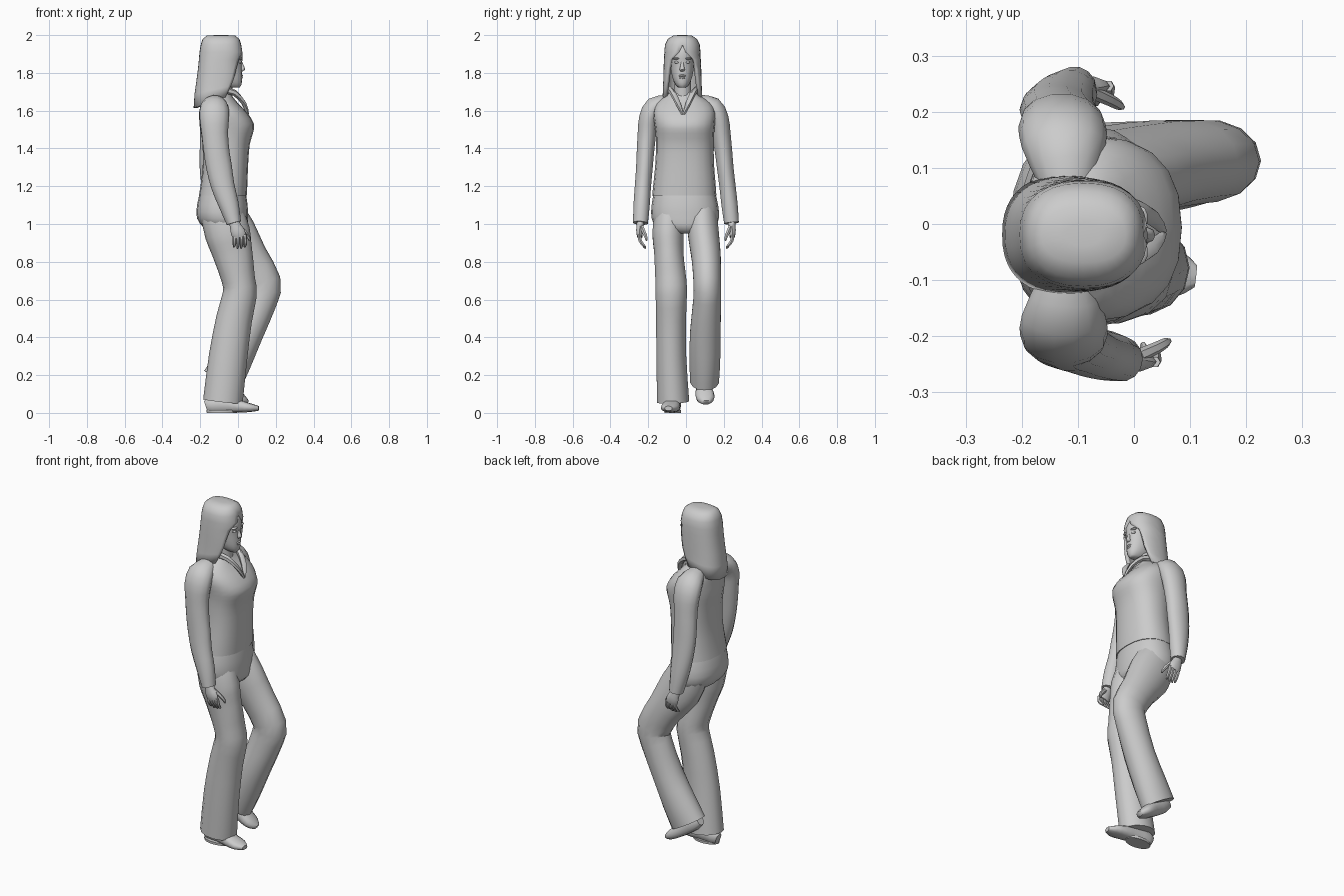
import bpy, bmesh, math
from mathutils import Vector

X, Y, Z = Vector((1, 0, 0)), Vector((0, 1, 0)), Vector((0, 0, 1))


def finish(name, bm, angle=50):
    bmesh.ops.recalc_face_normals(bm, faces=bm.faces)
    me = bpy.data.meshes.new(name)
    bm.to_mesh(me)
    bm.free()
    me.shade_smooth()
    me.set_sharp_from_angle(angle=math.radians(angle))
    ob = bpy.data.objects.new(name, me)
    bpy.context.collection.objects.link(ob)
    return ob


def densify(rings):
    # Catmull-Rom midpoints between neighbouring rings
    out = []
    for i in range(len(rings) - 1):
        p = [rings[max(0, min(len(rings) - 1, i + k))] for k in (-1, 0, 1, 2)]
        out.append(p[1])
        out.append(tuple((9 * (b + c) - a - d) / 16 for a, b, c, d in zip(*p)))
    return out + [rings[-1]]


def loft(name, rings, n=14, ref=X, flat=False, power=1.0, dense=True):
    # rings: (x, y, z, radius along ref, radius across)
    if dense:
        rings = densify(rings)
    bm = bmesh.new()
    loops = []
    c = [Vector(r[:3]) for r in rings]
    for i, r in enumerate(rings):
        t = Z if flat else (c[min(i + 1, len(c) - 1)] - c[max(i - 1, 0)]).normalized()
        a = (ref - t * ref.dot(t)).normalized()
        b = t.cross(a)
        loop = []
        for k in range(n):
            th = 2 * math.pi * k / n
            u, v = (math.copysign(abs(f) ** power, f) for f in (math.cos(th), math.sin(th)))
            loop.append(bm.verts.new(c[i] + a * u * r[3] + b * v * r[4]))
        loops.append(loop)
    for l0, l1 in zip(loops, loops[1:]):
        for k in range(n):
            j = (k + 1) % n
            bm.faces.new((l0[k], l0[j], l1[j], l1[k]))
    bm.faces.new(loops[0])
    bm.faces.new(loops[-1])
    return finish(name, bm)


def blob(name, loc, size):
    bm = bmesh.new()
    bmesh.ops.create_uvsphere(bm, u_segments=10, v_segments=6, radius=1)
    for v in bm.verts:
        v.co = Vector(loc) + Vector(v.co[i] * size[i] for i in range(3))
    return finish(name, bm)


# Shirt and trouser top
loft("shirt", [
    (-.08, -.009, 1.15, .127, .17), (-.073, -.008, 1.22, .123, .164),
    (-.066, -.007, 1.32, .12, .155), (-.063, -.006, 1.42, .125, .153),
    (-.058, -.006, 1.48, .137, .155), (-.058, -.007, 1.53, .143, .16),
    (-.075, -.009, 1.59, .123, .165), (-.098, -.012, 1.64, .098, .145),
    (-.107, -.015, 1.675, .078, .098), (-.105, -.017, 1.70, .062, .066)],
    n=20, flat=True, power=.85)
loft("trouser_top", [
    (-.08, -.008, 1.18, .118, .16), (-.083, -.006, 1.1, .134, .176),
    (-.082, -.004, 1.03, .135, .178), (-.065, -.002, .98, .115, .15),
    (-.05, 0, .95, .07, .08)], n=20, flat=True, power=.88)

# Legs: one standing, one lifted with bent knee
loft("standing_leg", [
    (-.085, -.088, 1.06, .115, .08), (-.055, -.095, .95, .12, .085),
    (-.035, -.092, .87, .109, .08), (-.018, -.088, .8, .1, .08),
    (.003, -.08, .7, .088, .084), (.01, -.078, .63, .09, .085),
    (-.02, -.079, .5, .095, .081), (-.052, -.078, .3, .102, .081),
    (-.08, -.068, .06, .105, .087)])
loft("lifted_leg", [
    (-.085, .085, 1.06, .115, .08), (-.03, .092, .95, .128, .084),
    (.055, .107, .82, .105, .079), (.128, .112, .69, .1, .074),
    (.115, .112, .6, .094, .075), (.045, .102, .42, .088, .083),
    (-.03, .1, .27, .1, .083), (-.085, .098, .17, .108, .078)])

# Shoes
loft("standing_shoe", [
    (-.17, -.06, .035, .022, .03), (-.14, -.062, .042, .036, .041),
    (-.06, -.068, .045, .038, .044), (.01, -.078, .034, .048, .033),
    (.07, -.088, .027, .046, .022), (.11, -.093, .024, .02, .012)],
    n=12, ref=Y, power=.8)
loft("standing_sole", [
    (-.085, -.07, .0, .08, .045), (-.085, -.07, .014, .083, .046)], flat=True, dense=False)
loft("lifted_shoe", [
    (-.155, .09, .2, .025, .03), (-.12, .09, .175, .038, .042),
    (-.06, .095, .135, .042, .044), (-.01, .1, .095, .05, .034),
    (.025, .104, .07, .044, .024), (.05, .107, .055, .02, .013)],
    n=12, ref=Y, power=.8)

# Arms and hands
ARM = [(.10, 1.645, .05, .04), (.165, 1.62, .075, .055), (.198, 1.56, .078, .052),
       (.207, 1.48, .07, .05), (.215, 1.38, .068, .047), (.22, 1.3, .068, .045),
       (.228, 1.2, .062, .044), (.235, 1.1, .053, .044), (.241, 1.005, .039, .04)]
FORWARD = (-.12, -.125, -.125, -.123, -.113, -.1, -.08, -.048, -.022)
BACKWARD = (-.12, -.125, -.128, -.13, -.135, -.135, -.13, -.118, -.105)


def arm(label, side, xs):
    rings = []
    for x, (y, z, ra, rb) in zip(xs, ARM):
        if side > 0:
            y -= .025 * (z - 1.0) / .6
        rings.append((x, side * y, z, ra, rb))
    loft(label + "_sleeve", rings)
    wx, wy = xs[-1], side * .24

    def part(name, pts, n):
        loft(label + name, [(wx + x, wy + side * y, z, a, b) for x, y, z, a, b in pts], n)
    part("_palm", [(0, 0, 1.02, .025, .02), (.008, .003, .99, .03, .02),
                   (.022, .006, .955, .038, .018), (.03, .004, .93, .034, .013)], 10)
    for i in range(4):
        x = .002 + .019 * i
        tip = .878 - .008 * math.sin(i * 1.1)
        part("_finger_%d" % (i + 1), [(x, .006, .945, .01, .01), (x + .002, .004, .915, .01, .01),
                                      (x + .001, -.012, .89, .009, .009),
                                      (x - .002, -.026, tip, .005, .005)], 6)
    part("_thumb", [(.03, -.005, .985, .013, .012), (.06, -.018, .955, .011, .011),
                    (.078, -.028, .93, .009, .009), (.084, -.032, .912, .005, .005)], 6)


arm("front_arm", -1, FORWARD)
arm("rear_arm", 1, BACKWARD)

# Neck and head
loft("neck", [(-.085, -.017, 1.6, .055, .05), (-.08, -.018, 1.7, .05, .047),
              (-.08, -.02, 1.78, .05, .047)], flat=True)
loft("head", [
    (-.022, -.02, 1.722, .03, .018), (-.037, -.02, 1.737, .055, .035),
    (-.05, -.02, 1.765, .072, .049), (-.065, -.02, 1.8, .087, .058),
    (-.07, -.02, 1.85, .091, .064), (-.073, -.02, 1.9, .098, .066),
    (-.085, -.02, 1.95, .09, .06), (-.09, -.02, 1.975, .05, .04)],
    n=18, flat=True, power=.9)
loft("nose", [(.013, -.02, 1.862, .008, .007), (.02, -.02, 1.835, .012, .01),
              (.024, -.02, 1.818, .014, .014), (.016, -.02, 1.808, .008, .009)],
     n=8, flat=True)
blob("upper_lip", (.019, -.02, 1.785, )[:3], (.009, .02, .006))
blob("lower_lip", (.017, -.02, 1.774), (.009, .017, .006))
for s in (-1, 1):
    blob("eye", (.01, -.02 + s * .028, 1.856), (.011, .014, .007))
    blob("brow", (.012, -.02 + s * .03, 1.876), (.013, .022, .006))

# Hair: sheet wrapped round the head, open at the face
HAIR = [  # x, z, rx, ry, opening half-angle, slope of the edge
    (-.09, 2.0, .03, .02, 0, 0), (-.09, 1.997, .075, .05, 0, 0),
    (-.09, 1.98, .097, .077, 0, 0), (-.09, 1.95, .107, .092, 0, 0),
    (-.09, 1.91, .114, .096, 8, 0), (-.092, 1.87, .115, .098, 36, 0),
    (-.095, 1.82, .117, .1, 46, 0), (-.1, 1.76, .12, .101, 52, .1),
    (-.11, 1.69, .12, .103, 56, .35), (-.125, 1.615, .11, .106, 62, .55)]
bm = bmesh.new()
rows, N = [], 28
for x, z, rx, ry, gap, slope in HAIR:
    row = []
    for k in range(N + 1):
        th = math.radians(gap + (360 - 2 * gap) * k / N)
        u, v = (math.copysign(abs(f) ** .85, f) for f in (math.cos(th), math.sin(th)))
        row.append(bm.verts.new((x + rx * u, -.019 + ry * v, z + slope * .6 * rx * (u + 1))))
    rows.append(row)
for r0, r1 in zip(rows, rows[1:]):
    for k in range(N):
        bm.faces.new((r0[k], r0[k + 1], r1[k + 1], r1[k]))
bm.faces.new(rows[0])
bmesh.ops.remove_doubles(bm, verts=bm.verts, dist=.0005)
hair = finish("hair", bm)
mod = hair.modifiers.new("thickness", "SOLIDIFY")
mod.thickness = .018

# Open collar, both lapels
for s in (-1, 1):
    loft("collar", [(.052, -.015 + s * .003, 1.58, .008, .006),
                    (.03, -.015 + s * .028, 1.64, .012, .016),
                    (-.02, -.016 + s * .055, 1.695, .016, .016),
                    (-.08, -.017 + s * .07, 1.71, .02, .014)], n=6, ref=Z)
